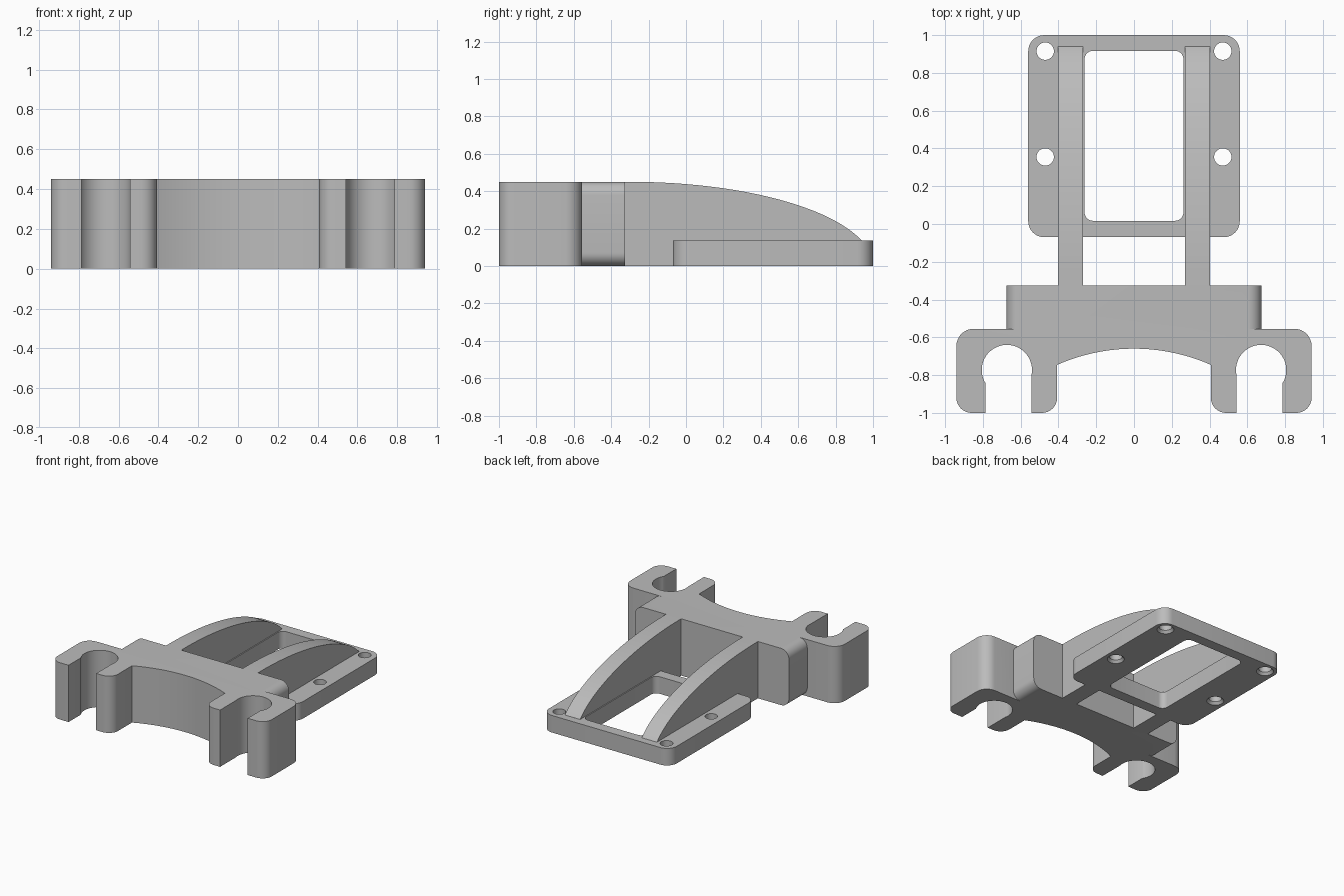
import bpy, bmesh
from math import sin, cos, pi, radians, sqrt
from mathutils import Vector

cube = bpy.data.objects.get("Cube")
if cube:
    bpy.data.objects.remove(cube, do_unlink=True)

HEIGHT = 0.45
PLATE = 0.135

grey = bpy.data.materials.new("light grey plastic")
grey.use_nodes = True
grey.diffuse_color = (0.5, 0.5, 0.5, 1)
grey.node_tree.nodes["Principled BSDF"].inputs["Base Color"].default_value = (0.5, 0.5, 0.5, 1)


def arc(cx, cy, r, start, end, n):
    """Points along an arc, angles in degrees."""
    angles = [radians(start + (end - start) * i / n) for i in range(n + 1)]
    return [(cx + r * cos(a), cy + r * sin(a)) for a in angles]


def fillet(a, b, c, r, n=8):
    """Round the right-angled corner b between a and c."""
    b = Vector(b)
    u, v = (Vector(a) - b).normalized(), (Vector(c) - b).normalized()
    centre = b + (u + v) * r
    steps = [pi / 2 * i / n for i in range(n + 1)]
    return [tuple(centre - v * r * cos(t) - u * r * sin(t)) for t in steps]


def rounded_rect(x0, x1, y0, y1, r):
    c = [(x0, y0), (x1, y0), (x1, y1), (x0, y1)]
    return [p for i in range(4) for p in fillet(c[i - 1], c[i], c[(i + 1) % 4], r)]


def extrude(name, outline, lo, hi, axis="z"):
    """Extrude a flat outline between lo and hi along an axis."""
    place = {"x": lambda p: (lo, p[0], p[1]),
             "y": lambda p: (p[0], lo, p[1]),
             "z": lambda p: (p[0], p[1], lo)}[axis]
    bm = bmesh.new()
    face = bm.faces.new([bm.verts.new(place(p)) for p in outline])
    side = bmesh.ops.extrude_face_region(bm, geom=[face])["geom"]
    shift = Vector([(hi - lo) * (axis == k) for k in "xyz"])
    bmesh.ops.translate(bm, vec=shift, verts=[g for g in side if isinstance(g, bmesh.types.BMVert)])
    return finish(name, bm)


def finish(name, bm):
    bmesh.ops.recalc_face_normals(bm, faces=bm.faces)
    mesh = bpy.data.meshes.new(name)
    bm.to_mesh(mesh)
    bm.free()
    mesh.materials.append(grey)
    obj = bpy.data.objects.new(name, mesh)
    bpy.context.collection.objects.link(obj)
    return obj


def combine(target, tool, operation):
    """Apply a boolean and remove the tool object."""
    mod = target.modifiers.new("boolean", "BOOLEAN")
    mod.operation, mod.solver, mod.object = operation, "EXACT", tool
    tool.hide_render = True
    bpy.context.view_layer.objects.active = target
    bpy.ops.object.modifier_apply(modifier=mod.name)
    bpy.data.objects.remove(tool, do_unlink=True)


def screw_cutter(x, y):
    """Round hole, slightly flared at the underside."""
    bm = bmesh.new()
    rings = []
    for r, z in [(0.062, -0.01), (0.062, 0.0), (0.046, 0.02), (0.046, 0.2)]:
        rings.append([bm.verts.new((*p, z)) for p in arc(x, y, r, 0, 360, 32)[:-1]])
    for a, b in zip(rings, rings[1:]):
        for i in range(32):
            j = (i + 1) % 32
            bm.faces.new((a[i], a[j], b[j], b[i]))
    bm.faces.new(rings[0])
    bm.faces.new(rings[-1])
    return finish("screw_cutter", bm)


# Clamp body: curved front and two open clips, drawn as one half and mirrored
back = -0.555
half = arc(0, -1.667, 1.007, 90, 66.2, 16)
half += [(0.407, -0.745)]
half += fillet((0.407, -0.7), (0.407, -1), (0.5, -1), 0.08)
half += [(0.543, -1)]
half += arc(0.673, -0.773, 0.133, 192, -32.6, 40)
half += [(0.785, -1)]
half += fillet((0.8, -1), (0.94, -1), (0.94, -0.8), 0.08)
half += fillet((0.94, -0.8), (0.94, back), (0.5, back), 0.09)
outline = half + [(-x, y) for x, y in reversed(half[1:])]
clamp = extrude("clamp_body", outline, 0, HEIGHT)

# Rear block with edges rounded along its depth
block = extrude("rear_block", rounded_rect(-0.675, 0.675, 0, HEIGHT, 0.07), -0.6, -0.325, "y")
combine(clamp, block, "UNION")

# Base plate with window and screw holes
plate = extrude("base_plate", rounded_rect(-0.56, 0.56, -0.07, 1, 0.085), 0, PLATE)
window = extrude("window_cutter", rounded_rect(-0.262, 0.262, 0.017, 0.917, 0.045), -0.1, 0.3)
combine(plate, window, "DIFFERENCE")
for x in (-0.47, 0.47):
    for y in (0.355, 0.915):
        combine(plate, screw_cutter(x, y), "DIFFERENCE")

# Two ribs with elliptical tops
tops = [-0.3 + 1.24 * sin(pi / 2 * i / 32) for i in range(33)]
profile = [(-0.33, 0), (-0.33, HEIGHT)]
profile += [(y, HEIGHT * sqrt(1 - ((y + 0.3) / 1.3) ** 2)) for y in tops]
profile += [(0.94, 0)]
ribs = [extrude("left_rib", profile, 0.27, 0.403, "x"),
        extrude("right_rib", profile, -0.403, -0.27, "x")]

# Smooth shading with sharp edges kept
for obj in [clamp, plate] + ribs:
    bpy.ops.object.select_all(action="DESELECT")
    obj.select_set(True)
    bpy.context.view_layer.objects.active = obj
    bpy.ops.object.shade_smooth_by_angle(angle=radians(30))
